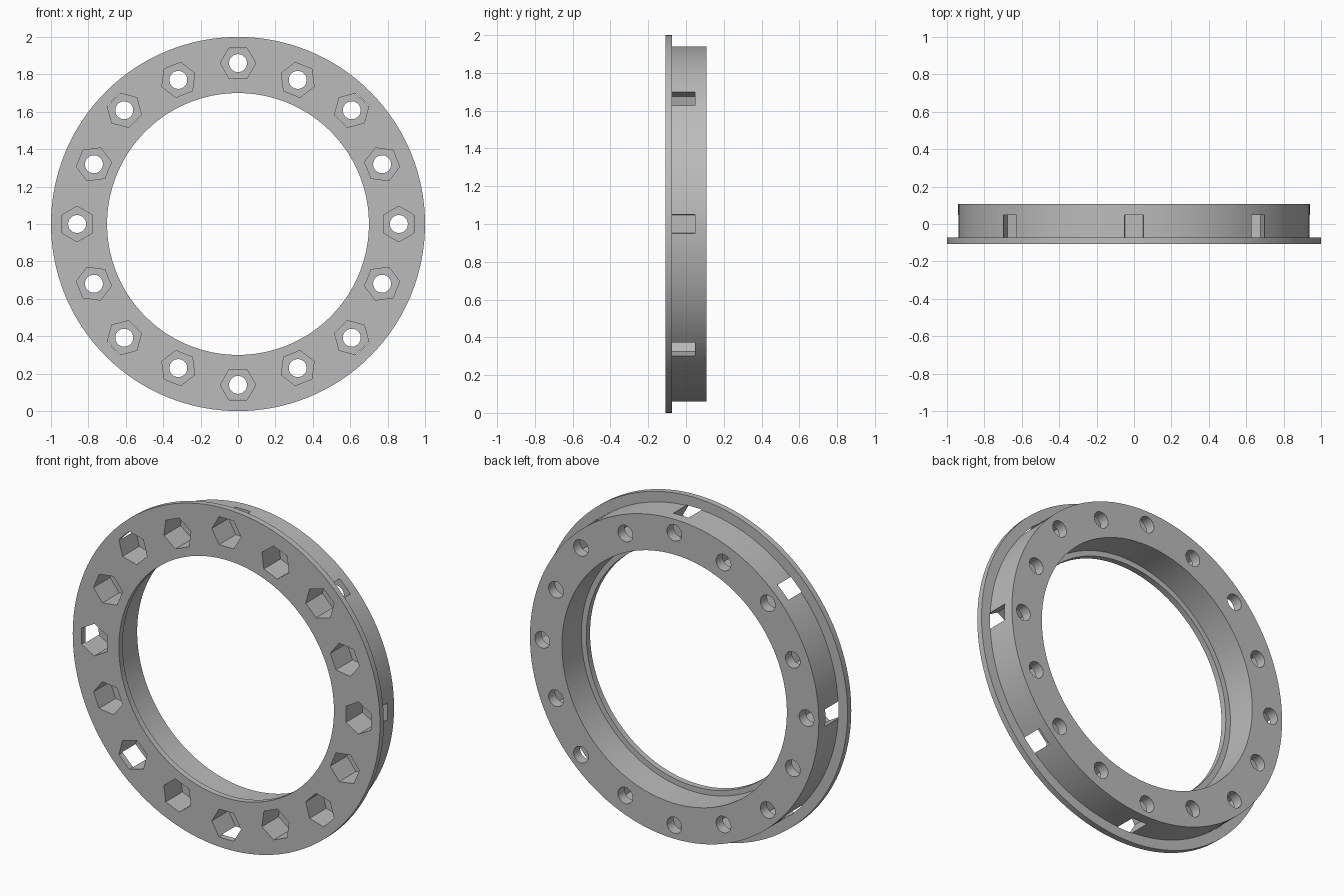
import bpy, bmesh, math
from mathutils import Matrix, Vector

cube = bpy.data.objects.get("Cube")
if cube:
    bpy.data.objects.remove(cube, do_unlink=True)

FRONT, BACK = -0.108, 0.108      # ring faces along y
STEP = FRONT + 0.035             # back of the flange and of the inner lip
POCKET_END = 0.047               # floor of the hexagonal pockets
SEGMENTS = 128
CENTRE = Vector((0, 0, 1))

grey = bpy.data.materials.new("plain grey")
grey.use_nodes = True
colour = (0.5, 0.5, 0.5, 1)
grey.diffuse_color = colour
grey.node_tree.nodes["Principled BSDF"].inputs["Base Color"].default_value = colour


def make_object(name, bm):
    bmesh.ops.recalc_face_normals(bm, faces=bm.faces)
    mesh = bpy.data.meshes.new(name)
    bm.to_mesh(mesh)
    bm.free()
    mesh.materials.append(grey)
    obj = bpy.data.objects.new(name, mesh)
    bpy.context.collection.objects.link(obj)
    return obj


def revolve(name, profile):
    """Spin a closed (radius, y) profile around the ring's y axis."""
    bm = bmesh.new()
    verts = [bm.verts.new((0, y, 1 + r)) for r, y in profile]
    edges = [bm.edges.new((v, verts[i - 1])) for i, v in enumerate(verts)]
    bmesh.ops.spin(bm, geom=verts + edges, cent=CENTRE, axis=(0, 1, 0),
                   angle=math.tau, steps=SEGMENTS, use_merge=True)
    bmesh.ops.remove_doubles(bm, verts=bm.verts, dist=1e-5)
    return make_object(name, bm)


def prism_circle(name, sides, radius, y0, y1):
    """Sixteen prisms along y; every second one sits slightly closer in."""
    bm = bmesh.new()
    for i in range(16):
        distance = 0.86 if i % 2 == 0 else 0.834
        place = (Matrix.Translation(CENTRE)
                 @ Matrix.Rotation(i * math.tau / 16, 4, 'Y')
                 @ Matrix.Translation((0, (y0 + y1) / 2, distance))
                 @ Matrix.Rotation(math.pi / 2, 4, 'X')
                 @ Matrix.Rotation(math.pi / 2, 4, 'Z'))
        # Turn the hexagon so that a flat side faces outwards
        turn = Matrix.Rotation(math.pi / sides, 4, 'Z')
        bmesh.ops.create_cone(bm, cap_ends=True, segments=sides, radius1=radius,
                              radius2=radius, depth=y1 - y0, matrix=place @ turn)
    # Check the flats: outermost hexagon points must come in pairs
    if sides == 6:
        top = max(v.co.z for v in bm.verts)
        if sum(abs(v.co.z - top) < 1e-4 for v in bm.verts) < 4:
            for i in range(16):
                a = i * math.tau / 16
                distance = 0.86 if i % 2 == 0 else 0.834
                mid = CENTRE + distance * Vector((math.sin(a), 0, math.cos(a)))
                near = [v for v in bm.verts
                        if math.hypot(v.co.x - mid.x, v.co.z - mid.z) < radius * 1.1]
                bmesh.ops.rotate(bm, verts=near, cent=mid,
                                 matrix=Matrix.Rotation(math.pi / 6, 3, 'Y'))
    return make_object(name, bm)


# Ring with a thin front flange and a thin inner lip
ring = revolve("flanged_ring", [
    (0.70, FRONT), (1.0, FRONT), (1.0, STEP), (0.94, STEP),
    (0.94, BACK), (0.732, BACK), (0.732, STEP), (0.70, STEP)])

# Nut pockets (alternate ones break through the rim) and bolt holes
cutters = [prism_circle("nut_pocket_cutter", 6, 0.095, FRONT - 0.05, POCKET_END),
           prism_circle("bolt_hole_cutter", 32, 0.048, FRONT - 0.1, BACK + 0.05)]
bpy.context.view_layer.objects.active = ring
ring.select_set(True)
for cutter in cutters:
    cutter.hide_render = True
    mod = ring.modifiers.new(cutter.name, 'BOOLEAN')
    mod.operation = 'DIFFERENCE'
    mod.solver = 'EXACT'
    mod.object = cutter
    bpy.ops.object.modifier_apply(modifier=mod.name)
    bpy.data.objects.remove(cutter, do_unlink=True)

bpy.ops.object.shade_smooth_by_angle(angle=math.radians(30))
